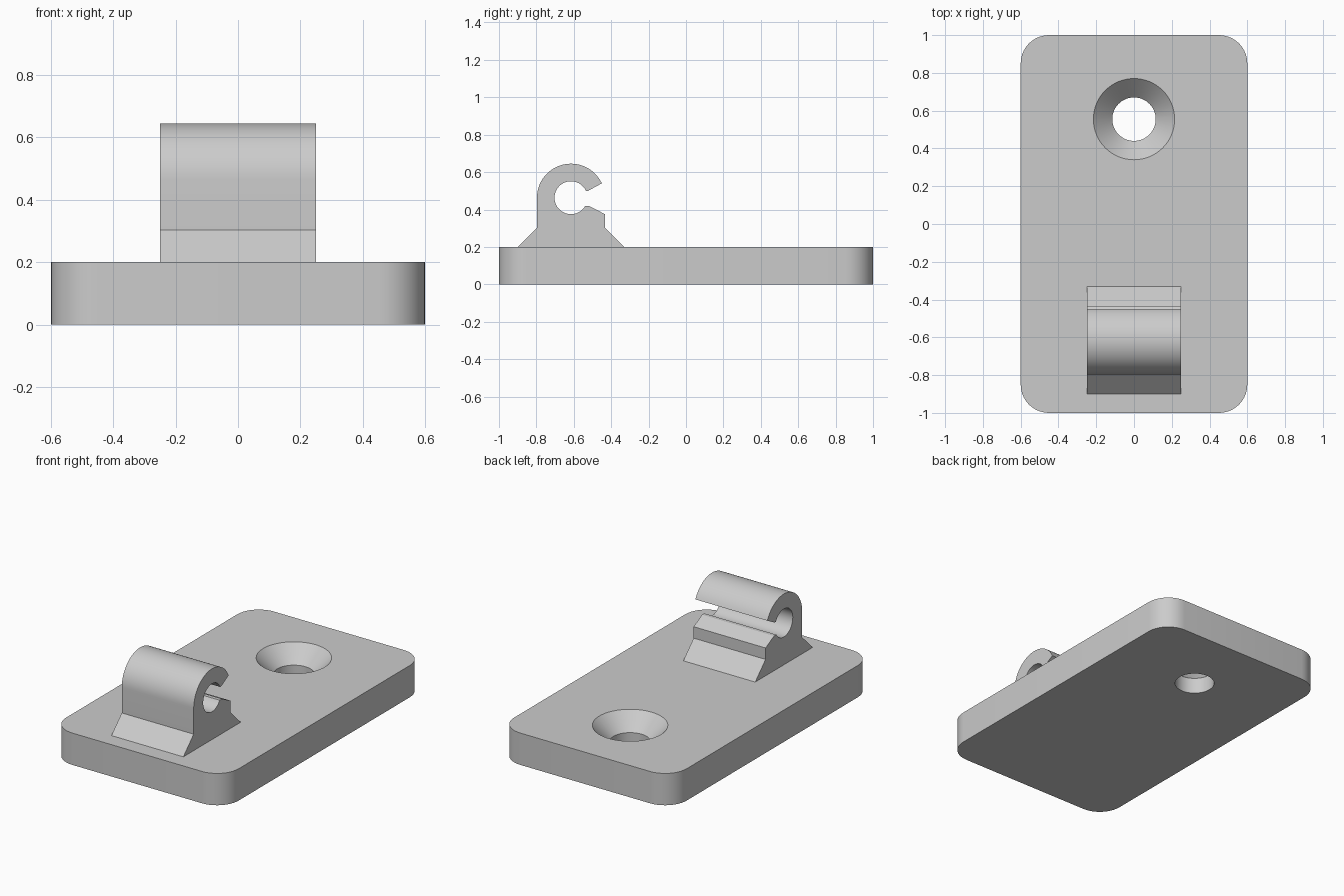
import bpy, bmesh
from math import sin, cos, pi, atan2, asin, radians
from mathutils import Vector

cube = bpy.data.objects.get("Cube")
if cube:
    bpy.data.objects.remove(cube, do_unlink=True)

grey = bpy.data.materials.new("plain grey")
grey.use_nodes = True
colour = (0.6, 0.6, 0.6, 1)
grey.diffuse_color = colour
grey.node_tree.nodes["Principled BSDF"].inputs["Base Color"].default_value = colour


def arc(cx, cy, r, start, end, steps):
    """Points along a circular arc, ends included."""
    angles = [start + (end - start) * i / steps for i in range(steps + 1)]
    return [(cx + r * cos(a), cy + r * sin(a)) for a in angles]


def prism(name, points, offset):
    """Extrude a closed outline of 3D points along offset."""
    bm = bmesh.new()
    face = bm.faces.new([bm.verts.new(p) for p in points])
    grown = bmesh.ops.extrude_face_region(bm, geom=[face])["geom"]
    top = [v for v in grown if isinstance(v, bmesh.types.BMVert)]
    bmesh.ops.translate(bm, verts=top, vec=Vector(offset))
    if not face.is_valid or len(bm.faces) < len(points) + 2:
        bmesh.ops.holes_fill(bm, edges=bm.edges)
    return finish(name, bm)


def finish(name, bm):
    bmesh.ops.recalc_face_normals(bm, faces=bm.faces)
    mesh = bpy.data.meshes.new(name)
    bm.to_mesh(mesh)
    bm.free()
    mesh.materials.append(grey)
    obj = bpy.data.objects.new(name, mesh)
    bpy.context.collection.objects.link(obj)
    return obj


def smooth(obj):
    bpy.ops.object.select_all(action="DESELECT")
    obj.select_set(True)
    bpy.context.view_layer.objects.active = obj
    bpy.ops.object.shade_smooth_by_angle(angle=radians(25))


# Base plate with rounded corners
W, L, H, R = 0.6, 1.0, 0.2, 0.15
outline = []
for i, (sx, sy) in enumerate([(1, 1), (-1, 1), (-1, -1), (1, -1)]):
    outline += arc(sx * (W - R), sy * (L - R), R, i * pi / 2, (i + 1) * pi / 2, 10)
plate = prism("base_plate", [(x, y, 0) for x, y in outline], (0, 0, H))

# Countersunk screw hole, turned from a profile
bm = bmesh.new()
rings = []
for r, z in [(0.115, -0.1), (0.115, 0.1), (0.215, H), (0.215, H + 0.1)]:
    rings.append([bm.verts.new((x, y, z)) for x, y in arc(0, 0.555, r, 0, 2 * pi, 64)[:-1]])
for low, high in zip(rings, rings[1:]):
    for i in range(64):
        j = (i + 1) % 64
        bm.faces.new((low[i], low[j], high[j], high[i]))
bm.faces.new(rings[0])
bm.faces.new(rings[-1])
cutter = finish("screw_hole_cutter", bm)
cutter.hide_render = True

cut = plate.modifiers.new("screw hole", "BOOLEAN")
cut.operation = "DIFFERENCE"
cut.solver = "EXACT"
cut.object = cutter
bpy.context.view_layer.objects.active = plate
bpy.ops.object.modifier_apply(modifier=cut.name)
bpy.data.objects.remove(cutter, do_unlink=True)
smooth(plate)

# Snap clip: flared foot, round hook and flared slot opening to the back
cy, cz, outer, inner = -0.615, 0.463, 0.182, 0.088
slot_top, slot_low = 0.5, 0.418
lip = atan2(0.077, 0.165)
profile = [(-0.9, H - 0.01), (-0.9, H), (-0.797, 0.303)]
profile += arc(cy, cz, outer, pi, lip, 28)
profile += [(-0.523, slot_top)]
profile += arc(cy, cz, inner, asin((slot_top - cz) / inner),
               2 * pi + asin((slot_low - cz) / inner), 40)
profile += [(-0.517, slot_low), (-0.433, 0.375), (-0.433, 0.303),
            (-0.33, H), (-0.33, H - 0.01)]
clip = prism("snap_clip", [(-0.25, y, z) for y, z in profile], (0.5, 0, 0))
smooth(clip)
